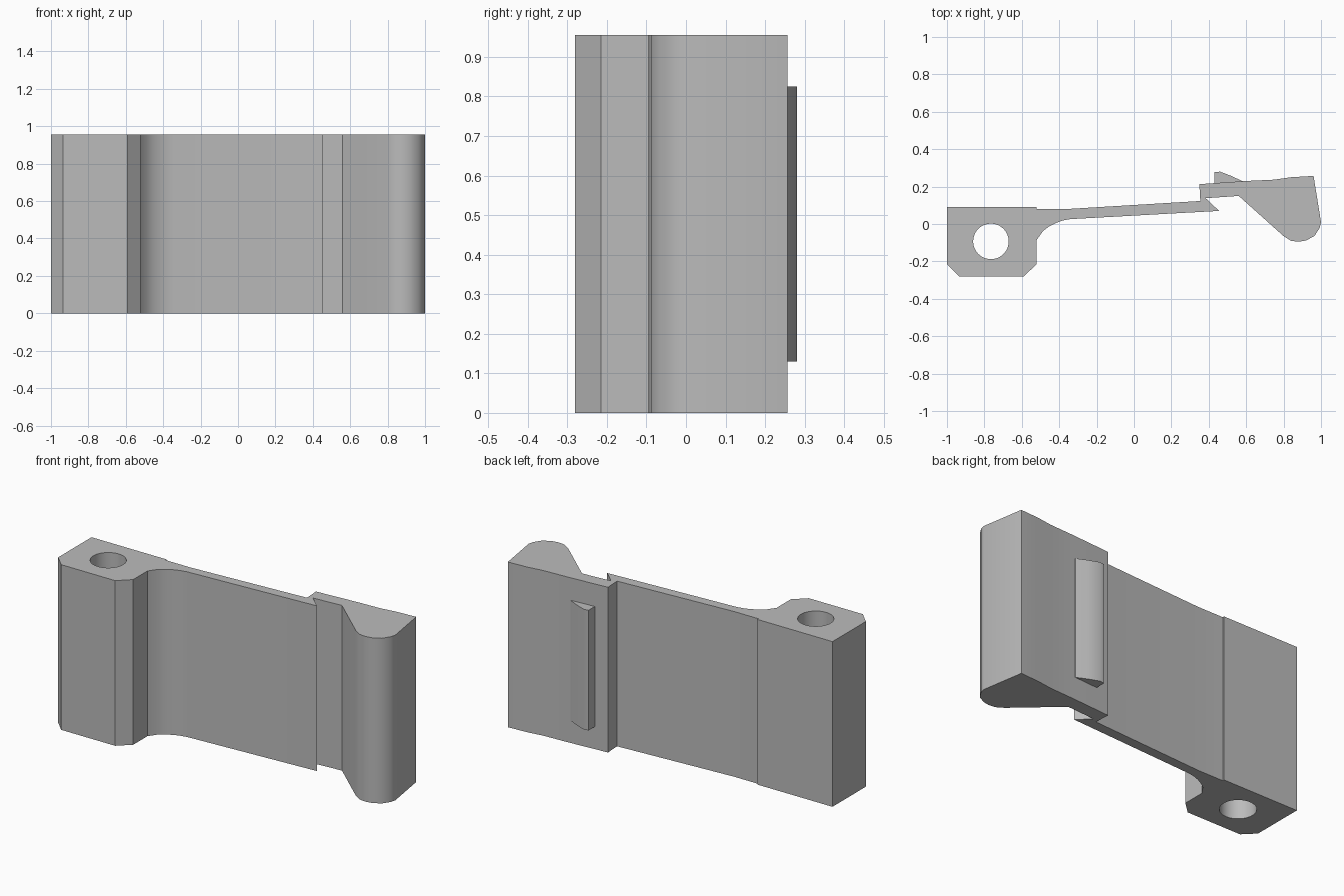
import bpy
import bmesh
import math

cube = bpy.data.objects.get("Cube")
if cube:
    bpy.data.objects.remove(cube, do_unlink=True)

HEIGHT = 0.955

grey = bpy.data.materials.new("plain grey")
grey.use_nodes = True
colour = (0.5, 0.5, 0.5, 1)
grey.diffuse_color = colour
for node in grey.node_tree.nodes:
    if node.type == "BSDF_PRINCIPLED":
        node.inputs["Base Color"].default_value = colour


def select_only(obj):
    bpy.ops.object.select_all(action="DESELECT")
    obj.select_set(True)
    bpy.context.view_layer.objects.active = obj


def extrude_profile(name, points, bottom, top):
    """Raise a closed plan outline into a solid."""
    bm = bmesh.new()
    face = bm.faces.new([bm.verts.new((x, y, bottom)) for x, y in points])
    raised = bmesh.ops.extrude_face_region(bm, geom=[face])["geom"]
    verts = [v for v in raised if isinstance(v, bmesh.types.BMVert)]
    bmesh.ops.translate(bm, verts=verts, vec=(0, 0, top - bottom))
    bmesh.ops.recalc_face_normals(bm, faces=bm.faces)
    mesh = bpy.data.meshes.new(name)
    bm.to_mesh(mesh)
    bm.free()
    mesh.materials.append(grey)
    obj = bpy.data.objects.new(name, mesh)
    bpy.context.collection.objects.link(obj)
    return obj


# Plan outline, running clockwise from the back of the pivot block
pivot_back = [(-1, 0.09), (-0.52, 0.09), (-0.52, 0.08), (-0.36, 0.08)]
arm_back = [(0.355, 0.123), (0.35, 0.213)]
grip = [(0.60, 0.23), (0.75, 0.237), (0.84, 0.25), (0.96, 0.257),
        (1, 0.01), (0.993, -0.02), (0.965, -0.064), (0.92, -0.088),
        (0.88, -0.095), (0.84, -0.09), (0.80, -0.065), (0.56, 0.15)]
notch = [(0.383, 0.138), (0.455, 0.07)]
fillet = [(-0.342, 0.026), (-0.38, 0.019), (-0.417, 0.006),
          (-0.455, -0.014), (-0.487, -0.038), (-0.52, -0.085)]
pivot_front = [(-0.52, -0.215), (-0.59, -0.28), (-0.935, -0.28), (-1, -0.215)]
lever = extrude_profile(
    "lever_body",
    pivot_back + arm_back + grip + notch + fillet + pivot_front, 0, HEIGHT)

# Pivot hole through the block
bpy.ops.mesh.primitive_cylinder_add(
    vertices=48, radius=0.095, depth=2, location=(-0.765, -0.093, HEIGHT / 2))
cutter = bpy.context.object
cutter.name = "pivot_hole_cutter"
cutter.hide_render = True
cutter.data.materials.append(grey)
cut = lever.modifiers.new("pivot hole", "BOOLEAN")
cut.operation = "DIFFERENCE"
cut.solver = "EXACT"
cut.object = cutter
select_only(lever)
bpy.ops.object.modifier_apply(modifier=cut.name)
bpy.data.objects.remove(cutter, do_unlink=True)

# Ramped catch on the back of the grip
catch = extrude_profile(
    "catch_ridge",
    [(0.43, 0.20), (0.43, 0.277), (0.46, 0.28), (0.52, 0.257),
     (0.58, 0.229), (0.58, 0.20)], 0.13, 0.825)

for part in (lever, catch):
    select_only(part)
    bpy.ops.object.shade_smooth_by_angle(angle=math.radians(30))
